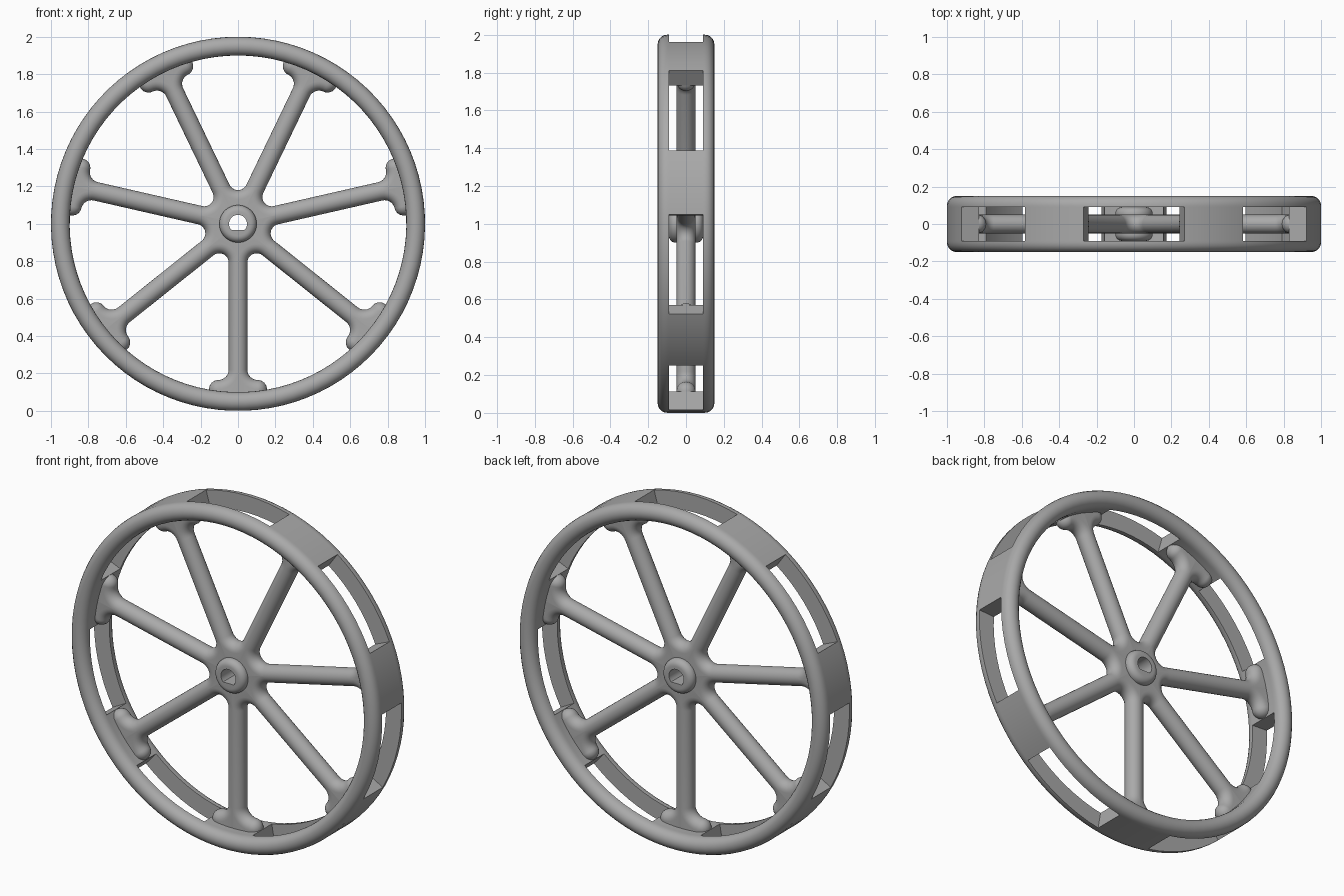
import bpy, bmesh
from math import sin, cos, pi, radians

cube = bpy.data.objects.get("Cube")
if cube:
    bpy.data.objects.remove(cube, do_unlink=True)

SPOKES = 7
SECTOR = 2 * pi / SPOKES
HALF = SECTOR / 2
CENTRE_Z = 1.0

grey = bpy.data.materials.new("plain grey")
grey.use_nodes = True
grey.diffuse_color = (0.4, 0.4, 0.4, 1)
grey.node_tree.nodes["Principled BSDF"].inputs["Base Color"].default_value = grey.diffuse_color


def finish(bm, name):
    """Weld, orient and shade a mesh, then add it to the scene."""
    bmesh.ops.remove_doubles(bm, verts=bm.verts, dist=0.0002)
    bmesh.ops.recalc_face_normals(bm, faces=bm.faces)
    mesh = bpy.data.meshes.new(name)
    bm.to_mesh(mesh)
    bm.free()
    mesh.materials.append(grey)
    obj = bpy.data.objects.new(name, mesh)
    bpy.context.collection.objects.link(obj)
    bpy.ops.object.select_all(action='DESELECT')
    obj.select_set(True)
    bpy.context.view_layer.objects.active = obj
    bpy.ops.object.shade_smooth_by_angle(angle=radians(40))


def arc(cx, cy, r, start, end, steps):
    angles = [start + (end - start) * i / steps for i in range(steps + 1)]
    return [(cx + r * cos(a), cy + r * sin(a)) for a in angles]


# Rim: rounded hoop with a slot through the tread between each pair of spokes
def build_rim():
    bm = bmesh.new()
    slot_y, slot_half = 0.09, radians(15.7)
    profile = (arc(0.95, 0.1, 0.05, 0, pi, 10) + [(0.9, slot_y), (0.9, -slot_y)]
               + arc(0.95, -0.1, 0.05, pi, 2 * pi, 10) + [(1, -slot_y), (1, slot_y)])
    inner = profile.index((0.9, slot_y))
    outer = len(profile) - 2
    rings, is_slot = [], []
    for k in range(SPOKES):
        middle = -pi / 2 + (k + 0.5) * SECTOR
        for start, width, steps, slot in ((middle - slot_half, 2 * slot_half, 8, True),
                                          (middle + slot_half, SECTOR - 2 * slot_half, 5, False)):
            for i in range(steps):
                a = start + width * i / steps
                rings.append([bm.verts.new((r * cos(a), y, CENTRE_Z + r * sin(a)))
                              for r, y in profile])
                is_slot.append(slot)
    n = len(profile)
    for i, ring in enumerate(rings):
        after = rings[(i + 1) % len(rings)]
        for j in range(n):
            if not (is_slot[i] and j in (inner, outer)):
                bm.faces.new((ring[j], ring[(j + 1) % n], after[(j + 1) % n], after[j]))
        if is_slot[i]:
            # side walls of the slot
            for a, b in ((inner, outer + 1), (inner + 1, outer)):
                bm.faces.new((ring[a], ring[b], after[b], after[a]))
        if is_slot[i] != is_slot[i - 1]:
            # end walls of the slot
            bm.faces.new([ring[j] for j in (inner, inner + 1, outer, outer + 1)])
    finish(bm, "rim")


# Spokes: round-edged web with filleted roots and T-shaped feet
def build_spokes():
    bm = bmesh.new()
    edge, root, foot, foot_top, end = 0.05, 0.05, 0.055, 0.835, 0.94
    root_v = (edge + root) / math_tan(HALF)
    steps = 8

    def half_outline(d):
        """Half outline of one spoke, moved inwards by d."""
        valley = arc(edge + root, root_v, root + d, 1.5 * pi - HALF, pi, steps)
        fillet = arc(edge + foot, foot_top - foot, foot + d, pi, pi / 2, steps)
        corner = arc(edge + foot, foot_top + edge, edge - d, -pi / 2, 0, steps)[1:]
        return valley + fillet + corner + [(2 * edge + foot - d, end)]

    for k in range(SPOKES):
        phi = -pi / 2 + k * SECTOR
        for side in (-1, 1):
            def vert(u, v, y):
                return bm.verts.new((v * cos(phi) - side * u * sin(phi), y,
                                     CENTRE_Z + v * sin(phi) + side * u * cos(phi)))
            rows = []
            for i in range(13):
                t = -pi / 2 + pi * i / 12
                rows.append([vert(u, v, edge * sin(t))
                             for u, v in half_outline(edge * (1 - cos(t)))])
            for low, high in zip(rows, rows[1:]):
                for j in range(len(low) - 1):
                    bm.faces.new((low[j], low[j + 1], high[j + 1], high[j]))
            # flat faces around the hub and inside the foot
            for row, y in ((rows[0], -edge), (rows[-1], edge)):
                bm.faces.new(row[:steps + 1] + [vert(0, 0.08, y),
                             vert(0.08 * sin(HALF), 0.08 * cos(HALF), y)])
                bm.faces.new(row[steps + 1:] + [vert(0, end, y)])
    finish(bm, "spokes")


def math_tan(a):
    return sin(a) / cos(a)


# Hub: rounded boss with a D-shaped bore
def build_hub():
    bm = bmesh.new()
    count, bore, flat, depth, rounding = 64, 0.048, -0.034, 0.09, 0.035
    profile = ([(bore, -depth)]
               + arc(0.1 - rounding, rounding - depth, rounding, -pi / 2, 0, 7)
               + arc(0.1 - rounding, depth - rounding, rounding, 0, pi / 2, 7)
               + [(bore, depth)])
    rings = []
    for i in range(count):
        a = 2 * pi * i / count
        ring = []
        for r, y in profile:
            z = r * sin(a)
            if r == bore:
                z = max(z, flat)
            ring.append(bm.verts.new((r * cos(a), y, CENTRE_Z + z)))
        rings.append(ring)
    n = len(profile)
    for i, ring in enumerate(rings):
        after = rings[(i + 1) % count]
        for j in range(n):
            bm.faces.new((ring[j], ring[(j + 1) % n], after[(j + 1) % n], after[j]))
    finish(bm, "hub")


build_rim()
build_spokes()
build_hub()
